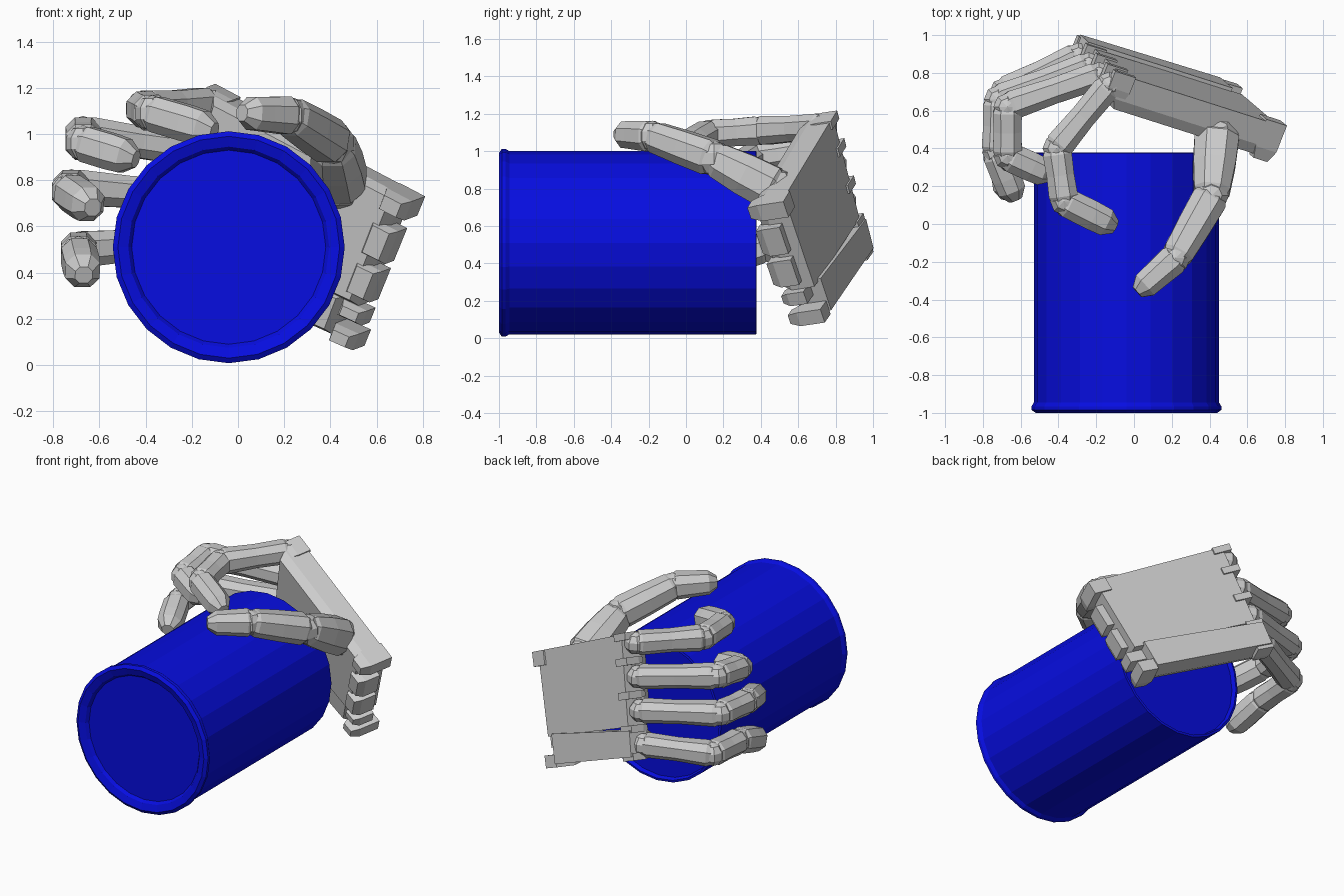
import bpy, bmesh, math
from mathutils import Vector, Matrix

if "Cube" in bpy.data.objects:
    bpy.data.objects.remove(bpy.data.objects["Cube"])


def finish(bm, name, mat=None):
    bmesh.ops.recalc_face_normals(bm, faces=bm.faces)
    me = bpy.data.meshes.new(name)
    bm.to_mesh(me)
    bm.free()
    ob = bpy.data.objects.new(name, me)
    bpy.context.collection.objects.link(ob)
    if mat:
        me.materials.append(mat)
    return ob


def loft(bm, rings):
    """Skin a list of equal-length vertex rings and cap both ends."""
    vr = [[bm.verts.new(p) for p in r] for r in rings]
    n = len(vr[0])
    for a, b in zip(vr, vr[1:]):
        for i in range(n):
            bm.faces.new((a[i], a[(i + 1) % n], b[(i + 1) % n], b[i]))
    bm.faces.new(vr[0])
    bm.faces.new(vr[-1])


# Can: lathed around the y axis, rolled front rim and recessed ends
blue = bpy.data.materials.new("blue_paint")
blue.diffuse_color = (0.002, 0.004, 0.75, 1)
blue.use_nodes = True
blue.node_tree.nodes["Principled BSDF"].inputs["Base Color"].default_value = blue.diffuse_color
profile = [(0.42, -0.965), (0.435, -0.985), (0.48, -1.0), (0.502, -0.985),
           (0.502, -0.965), (0.49, -0.945), (0.49, 0.375), (0.475, 0.378),
           (0.465, 0.35)]
SIDES = 24
bm = bmesh.new()
loft(bm, [[Vector((-0.04 + r * math.cos(2 * math.pi * i / SIDES), y,
                   0.51 + r * math.sin(2 * math.pi * i / SIDES)))
           for i in range(SIDES)] for r, y in profile])
finish(bm, "can", blue)

# Palm frame: corners of the back of the hand, n points to the can
WT = Vector((0.81, 0.52, 0.73))    # wrist, thumb side
FT = Vector((-0.10, 0.81, 1.21))   # fingers, thumb side
FP = Vector((-0.30, 1.00, 0.47))   # fingers, little finger side
WP = Vector((0.55, 0.74, 0.09))    # wrist, little finger side
n = (FT - WT).cross(FP - FT).normalized()


def on_palm(s, t, d):
    """s: wrist to fingers, t: thumb to little finger, d: depth to the can."""
    return WT.lerp(FT, s).lerp(WP.lerp(FP, s), t) + n * d


def palm_block(bm, s, t, d, inset=0.03, skew=0.0):
    """Block in palm coordinates; skew opens a gap towards the fingers."""
    rings = []
    for depth, k in ((d[0], 0), (d[0] + 0.7 * (d[1] - d[0]), 0), (d[1], inset)):
        s0, s1, t0, t1 = s[0] + k, s[1] - k, t[0] + k, t[1] - k
        rings.append([on_palm(a, b, depth) for a, b in
                      ((s0, t0), (s1, t0 + skew), (s1, t1), (s0, t1))])
    loft(bm, rings)


bm = bmesh.new()
palm_block(bm, (0.05, 0.95), (0.0, 0.74), (0.01, 0.20))
finish(bm, "palm")

bm = bmesh.new()
palm_block(bm, (0.12, 0.99), (0.72, 0.98), (-0.01, 0.17), skew=0.05)
finish(bm, "palm_outer_strip")

# Tabs on the wrist edge and between the knuckles
bm = bmesh.new()
for t0, t1, d0, d1 in ((0.0, 0.13, 0.0, 0.22), (0.2, 0.42, 0.07, 0.22),
                       (0.47, 0.68, 0.07, 0.22), (0.74, 0.84, 0.06, 0.2),
                       (0.9, 1.01, 0.0, 0.2)):
    palm_block(bm, (0.0, 0.12), (t0, t1), (d0, d1), 0.02)
finish(bm, "wrist_tabs")

bm = bmesh.new()
for t in (0.02, 0.22, 0.49, 0.76, 0.98):
    palm_block(bm, (0.88, 1.0), (t - 0.03, t + 0.03), (0.0, 0.13), 0.01)
finish(bm, "knuckle_tabs")


def bone(bm, a, b, r0, r1, tip=False):
    """Eight-sided finger segment from a to b, rounded at the tip."""
    axis = (b - a).normalized()
    side = axis.cross(Vector((0, 0, 1))).normalized()
    up = side.cross(axis)
    L = (b - a).length
    if tip:
        secs = [(-0.03, 0.7 * r0), (0.02, r0), (0.6 * L, 1.05 * r1),
                (0.9 * L, r1), (L + 0.4 * r1, 0.5 * r1)]
    else:
        secs = [(-0.03, 0.65 * r0), (0.03, r0), (0.5 * L, 0.95 * r0),
                (L - 0.03, r1), (L + 0.03, 0.7 * r1)]
    angs = [math.radians(v) for v in (25, 65, 115, 155, 205, 245, 295, 335)]
    loft(bm, [[a + axis * x + (side * math.cos(q) + up * math.sin(q)) * r
               for q in angs] for x, r in secs])


def digit(name, pts, radii):
    """Chain of segments with ball joints between them."""
    bm = bmesh.new()
    pts = [Vector(p) for p in pts]
    last = len(pts) - 2
    for i, (a, b) in enumerate(zip(pts, pts[1:])):
        bone(bm, a, b, radii[i], radii[i + 1], i == last)
        bmesh.ops.create_uvsphere(bm, u_segments=8, v_segments=5,
                                  radius=radii[i] * 0.92,
                                  matrix=Matrix.Translation(a))
    finish(bm, name)


# Fingers: knuckle on the palm edge, then two joints and the tip
fingers = {
    "index_finger": (0.08, (-0.41, 0.40, 1.11), (-0.37, 0.12, 1.09), (-0.13, 0.0, 1.02)),
    "middle_finger": (0.35, (-0.67, 0.62, 1.00), (-0.67, 0.36, 0.96), (-0.47, 0.27, 0.90)),
    "ring_finger": (0.62, (-0.72, 0.66, 0.77), (-0.73, 0.38, 0.75), (-0.64, 0.16, 0.69)),
    "little_finger": (0.89, (-0.69, 0.70, 0.50), (-0.69, 0.41, 0.48), (-0.67, 0.17, 0.40)),
}
for name, (t, *joints) in fingers.items():
    digit(name, [on_palm(0.98, t, 0.09)] + joints, (0.08, 0.085, 0.085, 0.082))

# Thumb across the top of the can
digit("thumb", [(0.44, 0.48, 0.79), (0.41, 0.15, 0.96), (0.22, -0.18, 1.08),
                (0.04, -0.34, 1.09)], (0.13, 0.105, 0.09, 0.078))
